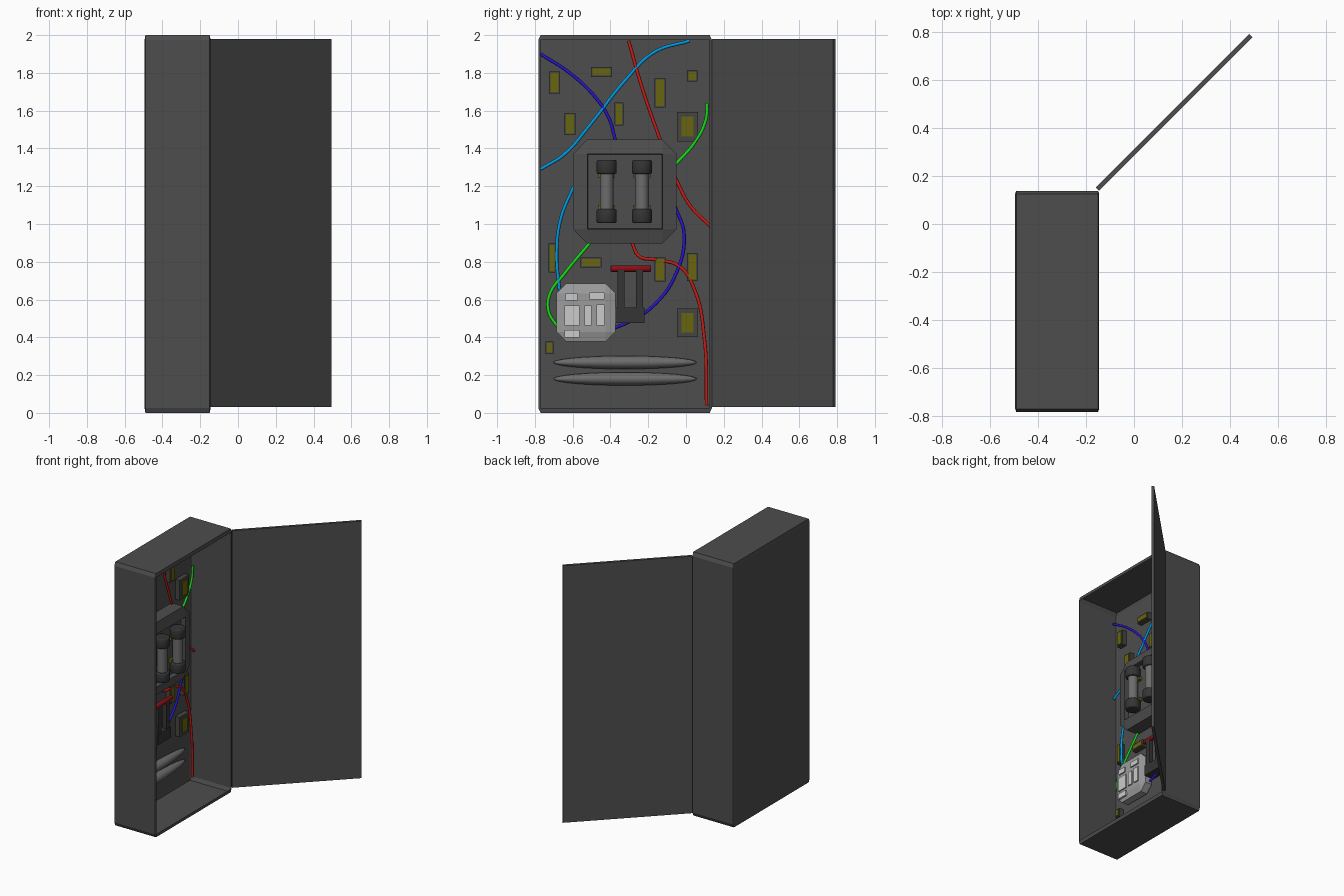
import bpy, bmesh, math
from mathutils import Vector, Matrix

if "Cube" in bpy.data.objects:
    bpy.data.objects.remove(bpy.data.objects["Cube"])

# colours
def mat(name, r, g, b):
    m = bpy.data.materials.new(name)
    m.diffuse_color = (r, g, b, 1)
    m.use_nodes = True
    m.node_tree.nodes["Principled BSDF"].inputs["Base Color"].default_value = m.diffuse_color
    return m

STEEL = mat("steel", .075, .075, .075)
DARK = mat("dark", .035, .035, .035)
CASE = mat("case", .06, .06, .055)
YELLOW = mat("yellow", .14, .13, .005)
GLASS = mat("glass", .15, .15, .15)
PALE = mat("pale", .33, .33, .33)
WHITE = mat("white", .55, .55, .55)
RED = mat("red", .6, .012, .008)
DARKRED = mat("dark_red", .25, .005, .008)
GREEN = mat("green", .01, .7, .01)
BLUE = mat("blue", .02, .008, .6)
CYAN = mat("cyan", .0, .32, .75)

BACK = -0.49  # x of the cabinet's inner back panel

def finish(bm, name, m):
    bmesh.ops.recalc_face_normals(bm, faces=bm.faces[:])
    me = bpy.data.meshes.new(name)
    bm.to_mesh(me)
    bm.free()
    ob = bpy.data.objects.new(name, me)
    bpy.context.collection.objects.link(ob)
    me.materials.append(m)
    return ob

# box given by its limits; bevel is a fraction of the size, inset makes a recess on +x
def box(name, x, y, z, m, bevel=0, recess=None, open_face=False):
    bm = bmesh.new()
    bmesh.ops.create_cube(bm, size=1)
    if bevel:
        bmesh.ops.bevel(bm, geom=bm.edges[:], offset=bevel, segments=1,
                        affect='EDGES', profile=.5)
    face = max(bm.faces, key=lambda f: f.calc_center_median().x)
    if open_face:
        bmesh.ops.delete(bm, geom=[face], context='FACES')
    size = Vector((x[1] - x[0], y[1] - y[0], z[1] - z[0]))
    mid = Vector((x[0] + x[1], y[0] + y[1], z[0] + z[1])) / 2
    for v in bm.verts:
        v.co = Vector(a * b for a, b in zip(v.co, size)) + mid
    if recess:
        bmesh.ops.inset_region(bm, faces=[face], thickness=.004)
        bmesh.ops.translate(bm, verts=face.verts[:], vec=(-recess, 0, 0))
    return finish(bm, name, m)

# upright cylinder with optional rim bevel
def cylinder(name, x, y, z0, z1, r, m, bevel=0, lean=0):
    bm = bmesh.new()
    bmesh.ops.create_cone(bm, cap_ends=True, segments=24, radius1=r, radius2=r, depth=z1 - z0)
    if bevel:
        rim = [e for e in bm.edges if abs(e.verts[0].co.z - e.verts[1].co.z) < 1e-5]
        bmesh.ops.bevel(bm, geom=rim, offset=bevel, segments=2, affect='EDGES', profile=.5)
    bmesh.ops.transform(bm, verts=bm.verts[:], matrix=Matrix.Translation((x, y, (z0 + z1) / 2))
                        @ Matrix.Rotation(lean, 4, 'Y'))
    for f in bm.faces:
        f.smooth = len(f.verts) == 4
    return finish(bm, name, m)

def wire(name, pts, m, x=BACK + .03):
    cu = bpy.data.curves.new(name, 'CURVE')
    cu.dimensions = '3D'
    cu.bevel_depth = .009
    cu.bevel_resolution = 2
    cu.use_fill_caps = True
    sp = cu.splines.new('BEZIER')
    sp.bezier_points.add(len(pts) - 1)
    for p, (y, z) in zip(sp.bezier_points, pts):
        p.co = (x, y, z)
        p.handle_left_type = p.handle_right_type = 'AUTO'
    ob = bpy.data.objects.new(name, cu)
    bpy.context.collection.objects.link(ob)
    cu.materials.append(m)

# cabinet shell, open towards +x
box("cabinet", (-.495, -.145), (-.782, .138), (0, 2), STEEL, bevel=.0135, open_face=True)

# open door, swung 45 degrees from its hinge
door = box("door", (0, .905), (-.01, .01), (.03, 1.98), STEEL)
door.location = (-.153, .145, 0)
door.rotation_euler.z = math.radians(45)

# fuse housing
box("fuse_housing", (BACK, -.352), (-.597, -.05), (.897, 1.447), STEEL, bevel=.137, recess=.035)

# two fuses with caps and clips
for y in (-.42, -.233):
    cylinder("fuse_glass", -.342, y, 1.07, 1.28, .036, GLASS)
    for z in (1.042, 1.302):
        cylinder("fuse_cap", -.342, y, z - .037, z + .037, .053, DARK, bevel=.008)
    for z in (1.088, 1.256):
        box("fuse_clip", (-.39, -.365), (y - .045, y + .045), (z - .012, z + .012), YELLOW)

# circuit components: y centre, z centre, width, height
chips = [(-.697, 1.75, .058, .117), (-.447, 1.806, .11, .053), (-.614, 1.53, .058, .117),
         (-.354, 1.583, .048, .122), (-.137, 1.695, .058, .154), (.033, 1.784, .058, .06),
         (.007, 1.515, .111, .154), (-.707, .819, .04, .154), (-.502, .796, .111, .053),
         (-.137, .759, .058, .127), (.033, .772, .058, .15), (.007, .477, .111, .15),
         (-.722, .345, .042, .064)]
for y, z, w, h in chips:
    e = .024 if w > .1 and h > .1 else .008
    w, h = w / 2, h / 2
    box("component_case", (BACK, -.455), (y - w, y + w), (z - h, z + h), CASE)
    box("component_top", (-.46, -.448), (y - w + e, y + w - e), (z - h + e, z + h - e), YELLOW)

# pale relay block with raised keys
box("relay_block", (BACK, -.405), (-.686, -.373), (.377, .685), PALE, bevel=.17)
keys = [(-.638, -.574, .594, .631), (-.511, -.431, .6, .637), (-.643, -.563, .462, .568),
        (-.537, -.5, .462, .568), (-.474, -.431, .462, .573), (-.643, -.563, .4, .44)]
for y0, y1, z0, z1 in keys:
    box("relay_key", (-.41, -.395), (y0, y1), (z0, z1), WHITE)

# knife switch: base, two arms, handle
box("switch_base", (BACK, -.41), (-.373, -.219), (.477, .557), DARK)
for y in (-.344, -.246):
    box("switch_arm", (-.45, -.415), (y - .018, y + .018), (.54, .76), DARK)
handle = cylinder("switch_handle", 0, 0, -.107, .107, .017, DARKRED, bevel=.004)
handle.rotation_euler.x = math.pi / 2
handle.location = (-.43, -.292, .764)

# two lens-shaped vents
for z in (.267, .18):
    bm = bmesh.new()
    bmesh.ops.create_uvsphere(bm, u_segments=32, v_segments=16, radius=1)
    bmesh.ops.scale(bm, verts=bm.verts[:], vec=(.045, .38, .035))
    bmesh.ops.translate(bm, verts=bm.verts[:], vec=(BACK + .002, -.322, z))
    for v in bm.verts:
        v.co.x = max(v.co.x, BACK)
    for f in bm.faces:
        f.smooth = True
    finish(bm, "vent", GLASS)

# wiring, (y, z) points
wire("cyan_wire_top", [(-.77, 1.29), (-.643, 1.37), (-.51, 1.522), (-.325, 1.756),
                       (-.167, 1.91), (.02, 1.97)], CYAN)
wire("blue_wire_top", [(-.77, 1.9), (-.616, 1.80), (-.484, 1.676), (-.41, 1.565), (-.373, 1.44)], BLUE)
wire("red_wire_top", [(-.304, 1.97), (-.23, 1.713), (-.135, 1.44)], RED)
wire("green_wire_right", [(-.06, 1.31), (.045, 1.43), (.103, 1.544), (.113, 1.64)], GREEN)
wire("red_wire_right", [(-.06, 1.25), (.02, 1.1), (.13, .987)], RED)
wire("blue_wire_low", [(-.06, 1.1), (-.01, .944), (-.055, .732), (-.167, .573),
                       (-.3, .483), (-.39, .445)], BLUE)
wire("cyan_wire_low", [(-.595, 1.2), (-.664, 1.024), (-.685, .838), (-.67, .65)], CYAN)
wire("green_wire_low", [(-.5, .91), (-.643, .737), (-.722, .626), (-.727, .536), (-.68, .455)], GREEN)
wire("red_wire_low", [(-.29, .91), (-.246, .828), (-.167, .812), (-.034, .775), (.045, .653),
                      (.098, .387), (.109, .04)], RED)
